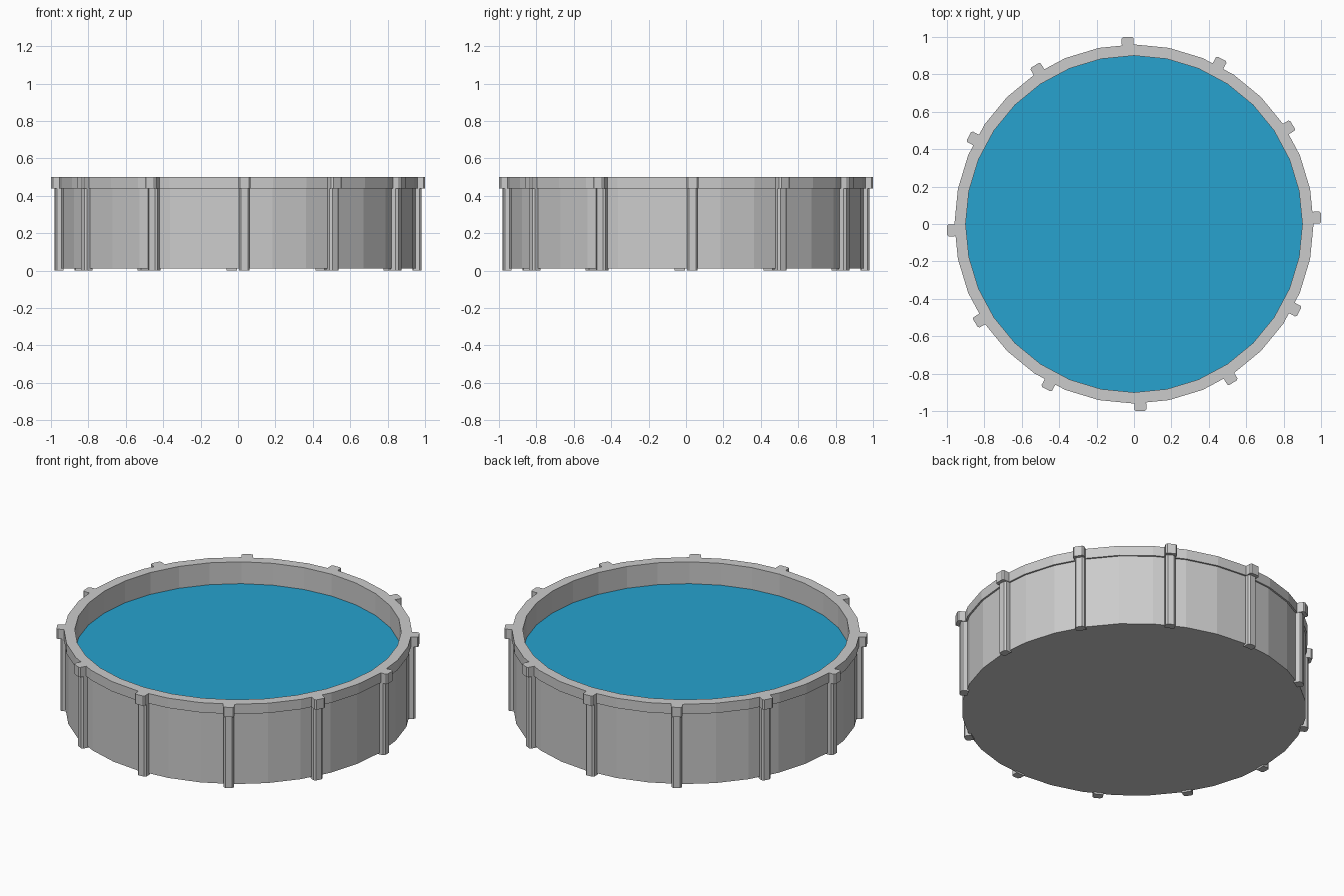
import bpy, bmesh, math
from mathutils import Matrix

if "Cube" in bpy.data.objects:
    bpy.data.objects.remove(bpy.data.objects["Cube"])

SIDES = 32
POSTS = 12
OFFSET = math.radians(2)


def finish(name, bm, color=None):
    bmesh.ops.recalc_face_normals(bm, faces=bm.faces)
    me = bpy.data.meshes.new(name)
    bm.to_mesh(me)
    bm.free()
    ob = bpy.data.objects.new(name, me)
    bpy.context.collection.objects.link(ob)
    if color:
        mat = bpy.data.materials.new(name)
        mat.diffuse_color = color
        mat.use_nodes = True
        mat.node_tree.nodes["Principled BSDF"].inputs["Base Color"].default_value = mat.diffuse_color
        me.materials.append(mat)
    return ob


def lathe(name, profile):
    bm = bmesh.new()
    vs = [bm.verts.new((r, 0, z)) for r, z in profile]
    es = [bm.edges.new(p) for p in zip(vs, vs[1:])]
    bmesh.ops.spin(bm, geom=vs + es, cent=(0, 0, 0), axis=(0, 0, 1),
                   angle=math.tau, steps=SIDES, use_duplicate=False)
    bmesh.ops.remove_doubles(bm, verts=bm.verts, dist=1e-4)
    return finish(name, bm)


def ring_of_blocks(name, r0, r1, width, z0, z1, chamfer):
    """Upright blocks with chamfered outer corners, repeated round the pool."""
    bm = bmesh.new()
    h, c = width / 2, chamfer
    outline = [(r0, -h), (r1 - c, -h), (r1, -h + c),
               (r1, h - c), (r1 - c, h), (r0, h)]
    for i in range(POSTS):
        rot = Matrix.Rotation(OFFSET + i * math.tau / POSTS, 3, 'Z')
        low = [bm.verts.new((x, y, z0)) for x, y in outline]
        high = [bm.verts.new((x, y, z1)) for x, y in outline]
        bm.faces.new(low)
        bm.faces.new(high)
        for k in range(6):
            j = (k + 1) % 6
            bm.faces.new((low[k], low[j], high[j], high[k]))
        bmesh.ops.rotate(bm, verts=low + high, cent=(0, 0, 0), matrix=rot)
    return finish(name, bm)


# Tub: floor, wall and overhanging rim in one profile
lathe("pool_wall", [(0, 0.01), (0.95, 0.01), (0.95, 0.44), (0.96, 0.44),
                    (0.96, 0.5), (0.9, 0.5), (0.9, 0.03), (0, 0.03)])

# Support posts and their wider caps at rim height
ring_of_blocks("support_posts", 0.935, 0.98, 0.056, 0.0, 0.45, 0.01)
ring_of_blocks("post_caps", 0.945, 1.0, 0.064, 0.44, 0.5, 0.008)

# Water surface
bm = bmesh.new()
bmesh.ops.create_circle(bm, cap_ends=True, segments=SIDES, radius=0.9,
                        matrix=Matrix.Translation((0, 0, 0.367)))
water = finish("water", bm, (0.02, 0.36, 0.62, 1))
if water.data.polygons[0].normal.z < 0:
    water.data.flip_normals()
